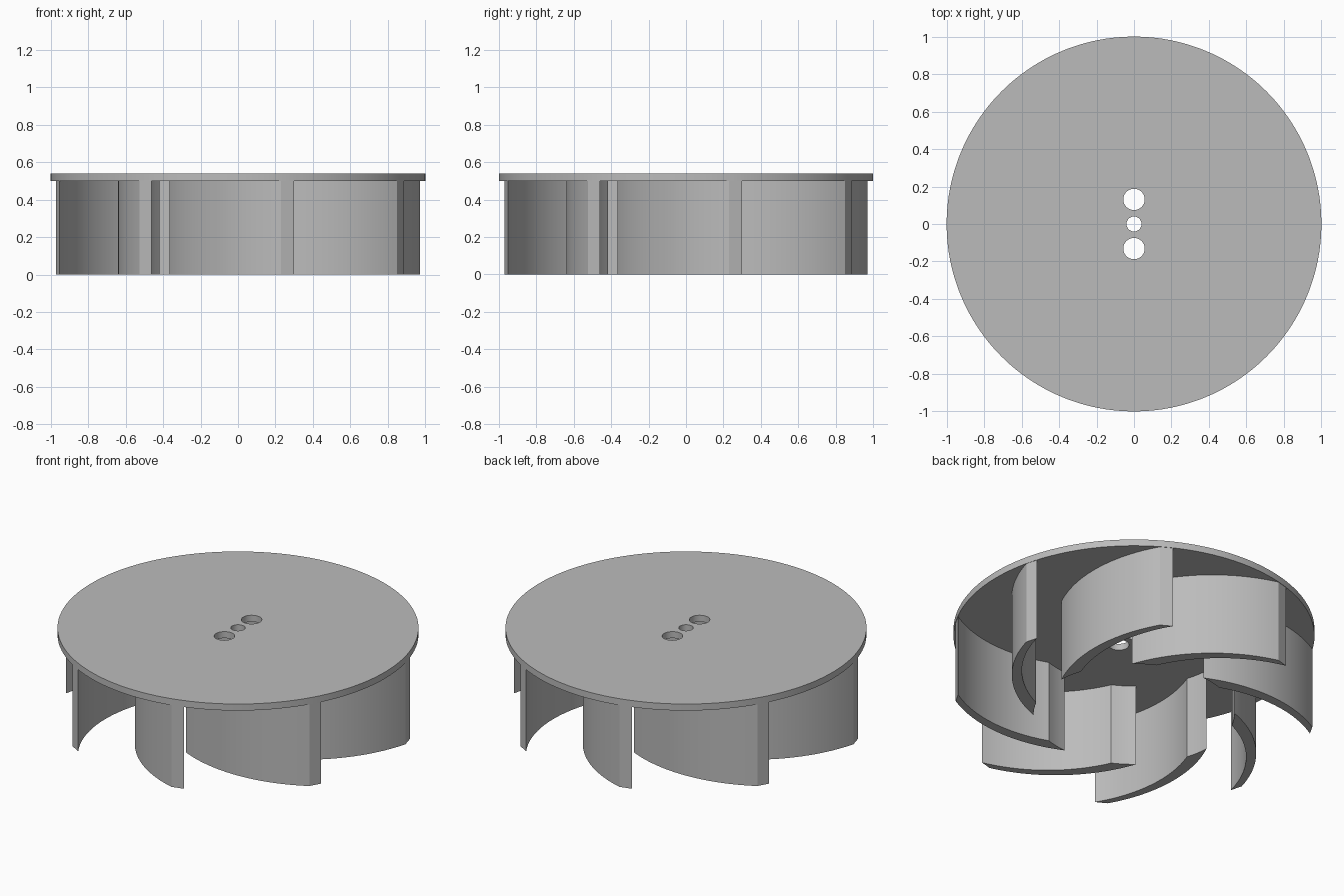
import bpy
from math import sin, cos, radians, pi, asin
from mathutils import Vector

cube = bpy.data.objects.get("Cube")
if cube:
    bpy.data.objects.remove(cube, do_unlink=True)

grey = bpy.data.materials.new("plain_grey")
grey.use_nodes = True
GREY = (0.5, 0.5, 0.5, 1)
grey.diffuse_color = GREY
grey.node_tree.nodes["Principled BSDF"].inputs["Base Color"].default_value = GREY

BLADES = 8
BLADE_HEIGHT = 0.5
DISC_THICKNESS = 0.04


def circle(radius, y=0, count=96):
    return [Vector((radius * sin(2 * pi * i / count), y - radius * cos(2 * pi * i / count)))
            for i in range(count)]


def polar(radius, degrees):
    """Point at an angle measured from the front (-y) towards +x."""
    a = radians(degrees)
    return Vector((radius * sin(a), -radius * cos(a)))


def arc(start, end, radius, count):
    """Points from start to end, bulging to the left of the travel direction."""
    chord = end - start
    half = asin(chord.length / 2 / radius)
    side = Vector((-chord.y, chord.x)).normalized()
    centre = (start + end) / 2 - side * radius * cos(half)
    along = chord.normalized()
    angles = [half * (2 * i / count - 1) for i in range(count + 1)]
    return [centre + radius * (along * sin(a) + side * cos(a)) for a in angles]


def plate(name, outlines, bottom, height):
    """Extrude closed outlines; inner outlines become through holes."""
    curve = bpy.data.curves.new(name, "CURVE")
    curve.dimensions = "2D"
    curve.fill_mode = "BOTH"
    curve.extrude = height / 2
    for outline in outlines:
        spline = curve.splines.new("POLY")
        spline.points.add(len(outline) - 1)
        for point, co in zip(spline.points, outline):
            point.co = (co.x, co.y, 0, 1)
        spline.use_cyclic_u = True
    obj = bpy.data.objects.new(name, curve)
    bpy.context.collection.objects.link(obj)
    obj.location.z = bottom + height / 2
    bpy.ops.object.select_all(action="DESELECT")
    obj.select_set(True)
    bpy.context.view_layer.objects.active = obj
    bpy.ops.object.convert(target="MESH")
    obj = bpy.context.object
    obj.data.materials.clear()
    obj.data.materials.append(grey)
    bpy.ops.object.shade_smooth_by_angle(angle=radians(25))
    return obj


# Disc with a shaft hole and two larger bolt holes
plate("disc", [circle(1.0, count=128), circle(0.04, count=32),
               circle(0.057, 0.131, 32), circle(0.057, -0.131, 32)],
      BLADE_HEIGHT, DISC_THICKNESS)

# Curved blade: swept outer and inner walls, cut by the rim and by the hub circle
RIM, HUB = 0.998, 0.556
rim_outer, rim_inner = polar(RIM, 13.3), polar(RIM, 17.5)
hub_outer, hub_inner = polar(HUB, -41.2), polar(HUB, -26.9)
outer_wall = arc(hub_outer, rim_outer, 0.878, 24)
outer_wall = [p for p in reversed(arc(rim_outer, hub_outer, 0.878, 24))]
inner_wall = arc(rim_inner, hub_inner, 0.82, 24)


def bulge_outwards(points):
    """Mirror a wall over its chord if it bows towards the axis."""
    a, b = points[0], points[-1]
    mid = points[len(points) // 2]
    if mid.length >= ((a + b) / 2).length:
        return points
    n = Vector((a.y - b.y, b.x - a.x)).normalized()
    return [p - 2 * (p - a).dot(n) * n for p in points]


hub_end = [polar(HUB, -26.9 - 14.3 * i / 4) for i in range(1, 4)]
profile = bulge_outwards(outer_wall) + bulge_outwards(inner_wall) + hub_end

blade = plate("blade_1", [profile], 0, BLADE_HEIGHT)
for i in range(1, BLADES):
    copy = bpy.data.objects.new(f"blade_{i + 1}", blade.data)
    copy.location = blade.location
    copy.rotation_euler.z = 2 * pi * i / BLADES
    bpy.context.collection.objects.link(copy)
